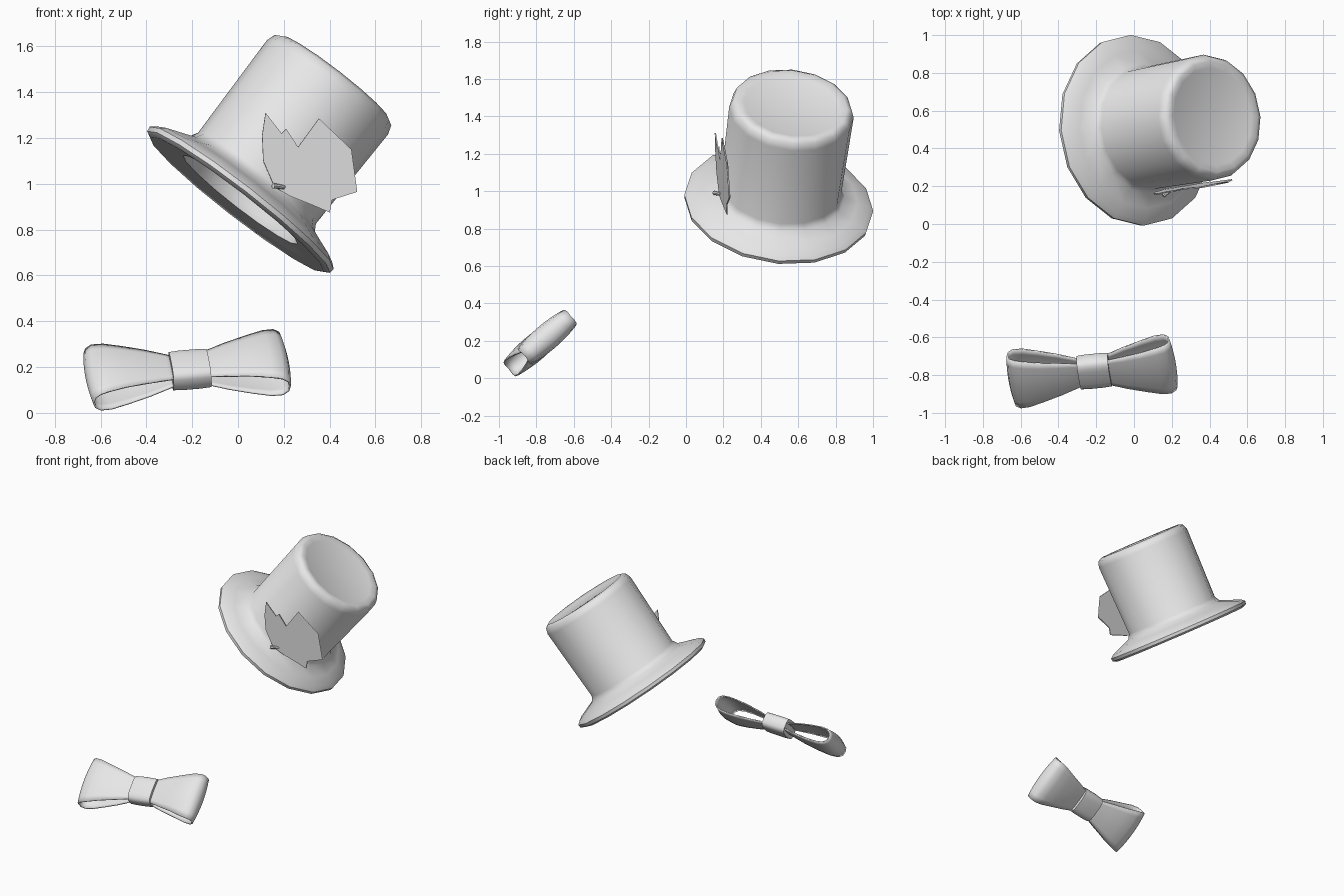
import bpy, bmesh, math
from mathutils import Vector, Matrix

cube = bpy.data.objects.get("Cube")
if cube:
    bpy.data.objects.remove(cube, do_unlink=True)

grey = bpy.data.materials.new("plain_grey")
grey.use_nodes = True
grey.diffuse_color = (0.8, 0.8, 0.8, 1)
grey.node_tree.nodes["Principled BSDF"].inputs["Base Color"].default_value = (0.8, 0.8, 0.8, 1)


def frame(origin, x, z):
    """Matrix with the given z axis and an x axis made square to it."""
    z = Vector(z).normalized()
    y = z.cross(Vector(x)).normalized()
    m = Matrix((y.cross(z), y, z)).transposed().to_4x4()
    m.translation = origin
    return m


def finish(name, bm, matrix=None, smooth=None, thickness=0):
    bmesh.ops.recalc_face_normals(bm, faces=bm.faces)
    mesh = bpy.data.meshes.new(name)
    bm.to_mesh(mesh)
    bm.free()
    mesh.materials.append(grey)
    ob = bpy.data.objects.new(name, mesh)
    bpy.context.collection.objects.link(ob)
    if matrix:
        ob.matrix_world = matrix
    if thickness:
        mod = ob.modifiers.new("thickness", 'SOLIDIFY')
        mod.thickness = thickness
        mod.offset = 0
    if smooth:
        bpy.ops.object.select_all(action='DESELECT')
        ob.select_set(True)
        bpy.context.view_layer.objects.active = ob
        bpy.ops.object.shade_smooth_by_angle(angle=math.radians(smooth))
    return ob


# Top hat: one lathe profile (radius, height), outside then hollow inside
hat_frame = frame((0.01, 0.495, 0.93), (0.79, 0, -0.61), (0.61, 0.11, 0.787))
profile = [(0, 0.668), (0.26, 0.668), (0.295, 0.68), (0.322, 0.665), (0.335, 0.625),
           (0.325, 0.12), (0.345, 0.085), (0.42, 0.055), (0.485, 0.03), (0.508, 0.01),
           (0.505, -0.012), (0.48, -0.025), (0.40, -0.012), (0.315, 0), (0.305, 0.03),
           (0.305, 0.61), (0, 0.62)]
bm = bmesh.new()
verts = [bm.verts.new((r, 0, h)) for r, h in profile]
edges = [bm.edges.new(pair) for pair in zip(verts, verts[1:])]
bmesh.ops.spin(bm, geom=verts + edges, cent=(0, 0, 0), axis=(0, 0, 1),
               angle=math.tau, steps=16, use_duplicate=False)
bmesh.ops.remove_doubles(bm, verts=bm.verts, dist=0.0005)
finish("top_hat", bm, hat_frame, smooth=50)

# Lobed leaf laid against the front of the crown
outline = [(0.16, 0.985), (0.11, 1.10), (0.105, 1.21), (0.12, 1.31), (0.19, 1.22),
           (0.21, 1.24), (0.262, 1.16), (0.353, 1.285), (0.358, 1.17), (0.495, 1.15),
           (0.455, 1.08), (0.43, 1.02), (0.52, 0.965), (0.41, 0.93), (0.40, 0.875),
           (0.33, 0.905), (0.23, 0.945)]
bm = bmesh.new()
bm.faces.new([bm.verts.new((x, 0.187 + 0.15 * (x - 0.25) - 0.05 * (z - 1.1), z))
              for x, z in outline])
bmesh.ops.triangulate(bm, faces=bm.faces)
finish("hat_leaf", bm, thickness=0.007)

# Short leaf stem
bm = bmesh.new()
bmesh.ops.create_cone(bm, cap_ends=True, segments=8, radius1=0.012, radius2=0.009, depth=0.06)
finish("leaf_stem", bm, frame((0.178, 0.168, 0.988), (0, 0, 1), (0.7, 0.5, -0.1)), smooth=40)

# Bow tie: length along local x, width along local y, facing local z
bow_frame = frame((-0.222, -0.78, 0.188), (0.99, 0.122, 0.055), (0, -0.65, 0.76))

# Ribbon loop: (distance out, half depth, half width), out over the front and back again
path = [(0.03, 0.018, 0.065), (0.09, 0.028, 0.085), (0.18, 0.045, 0.11),
        (0.28, 0.058, 0.135), (0.36, 0.062, 0.157), (0.41, 0.054, 0.166),
        (0.435, 0.032, 0.166), (0.443, 0, 0.163)]
path += [(x, -d, w) for x, d, w in reversed(path[:-1])]
across = [i / 4 - 1 for i in range(9)]


def bow_loop(name, side):
    bm = bmesh.new()
    rows = []
    for x, depth, width in path:
        rows.append([bm.verts.new((side * x * (1 - 0.025 * v * v), width * v,
                                   depth * (1.08 - 0.25 * v * v))) for v in across])
    for a, b in zip(rows, rows[1:]):
        for i in range(len(across) - 1):
            bm.faces.new((a[i], a[i + 1], b[i + 1], b[i]))
    finish(name, bm, bow_frame, smooth=60, thickness=0.008)


bow_loop("bow_loop_left", 1)
bow_loop("bow_loop_right", -1)

# Knot: rounded band wrapped round the middle, bulging a little
bm = bmesh.new()
rings = []
for x, scale in ((-0.083, 0.88), (-0.083, 0.97), (-0.04, 1.0), (0.04, 1.0), (0.083, 0.97), (0.083, 0.88)):
    ring = []
    for i in range(24):
        c, s = math.cos(math.tau * i / 24), math.sin(math.tau * i / 24)
        ring.append(bm.verts.new((x + 0.012, math.copysign(abs(c) ** 0.6, c) * 0.096 * scale,
                                  math.copysign(abs(s) ** 0.6, s) * 0.058 * scale)))
    rings.append(ring)
for a, b in zip(rings, rings[1:]):
    for i in range(24):
        j = (i + 1) % 24
        bm.faces.new((a[i], a[j], b[j], b[i]))
bm.faces.new(rings[0])
bm.faces.new(rings[-1])
finish("bow_knot", bm, bow_frame, smooth=45)
